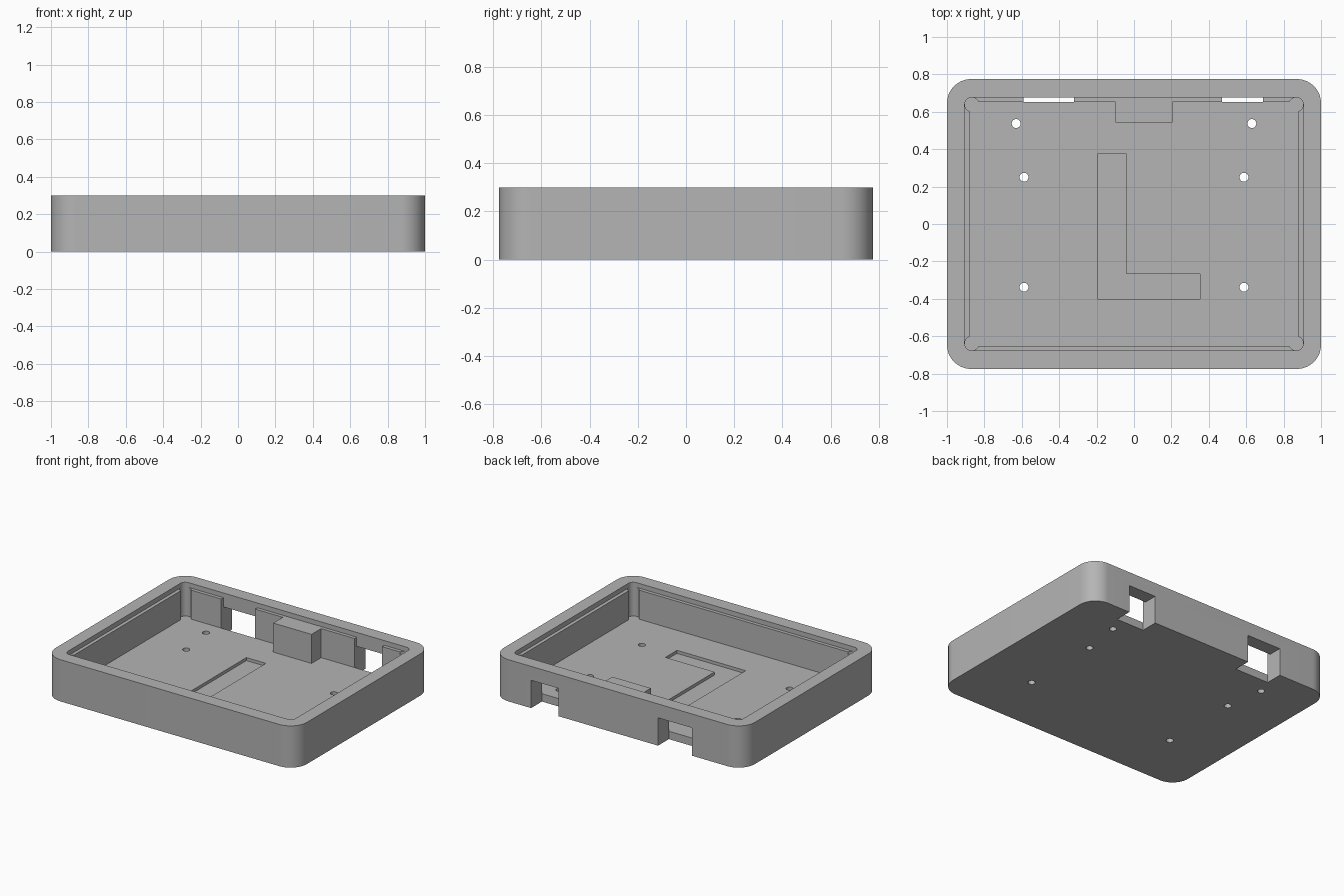
import bpy, bmesh, math

cube = bpy.data.objects.get("Cube")
if cube:
    bpy.data.objects.remove(cube, do_unlink=True)

# Main levels and half sizes
HEIGHT, LEDGE, FLOOR, WINDOW_TOP = 0.3, 0.266, 0.057, 0.2
LIP_X, LIP_Y = 0.905, 0.677
CAV_X, CAV_Y = 0.88, 0.652
RELIEF = 0.038

grey = bpy.data.materials.new("grey plastic")
grey.use_nodes = True
colour = (0.46, 0.46, 0.46, 1)
grey.diffuse_color = colour
grey.node_tree.nodes["Principled BSDF"].inputs["Base Color"].default_value = colour


def prism(name, points, z0, z1):
    """Extrude a counter-clockwise outline from z0 up to z1."""
    bm = bmesh.new()
    face = bm.faces.new([bm.verts.new((x, y, z0)) for x, y in points])
    new = bmesh.ops.extrude_face_region(bm, geom=[face])["geom"]
    top = [v for v in new if isinstance(v, bmesh.types.BMVert)]
    bmesh.ops.translate(bm, verts=top, vec=(0, 0, z1 - z0))
    bmesh.ops.recalc_face_normals(bm, faces=bm.faces)
    mesh = bpy.data.meshes.new(name)
    bm.to_mesh(mesh)
    bm.free()
    mesh.materials.append(grey)
    obj = bpy.data.objects.new(name, mesh)
    bpy.context.collection.objects.link(obj)
    return obj


def rounded(hx, hy, r, steps=12):
    pts = []
    for q, (sx, sy) in enumerate([(1, 1), (-1, 1), (-1, -1), (1, -1)]):
        for i in range(steps + 1):
            a = math.pi / 2 * (q + i / steps)
            pts.append((sx * (hx - r) + r * math.cos(a), sy * (hy - r) + r * math.sin(a)))
    return pts


def circle(x, y, r, n=32):
    return [(x + r * math.cos(2 * math.pi * i / n), y + r * math.sin(2 * math.pi * i / n))
            for i in range(n)]


def rect(x0, x1, y0, y1):
    return [(x0, y0), (x1, y0), (x1, y1), (x0, y1)]


def cut(points, z0, z1):
    cutter = prism("cutter", points, z0, z1)
    mod = tray.modifiers.new("cut", "BOOLEAN")
    mod.operation, mod.solver, mod.object = "DIFFERENCE", "EXACT", cutter
    bpy.context.view_layer.objects.active = tray
    bpy.ops.object.modifier_apply(modifier=mod.name)
    bpy.data.objects.remove(cutter, do_unlink=True)


# Outer body with rounded corners
tray = prism("enclosure_tray", rounded(1, 0.775, 0.13, 16), 0, HEIGHT)

# Recess for the lid, leaving a ledge
cut(rounded(LIP_X, LIP_Y, RELIEF), LEDGE, 0.5)

# Main cavity, leaving a solid block against the back wall
cut([(-CAV_X, -CAV_Y), (CAV_X, -CAV_Y), (CAV_X, CAV_Y), (0.205, CAV_Y), (0.205, 0.543),
     (-0.1, 0.543), (-0.1, CAV_Y), (-CAV_X, CAV_Y)], FLOOR, 0.4)

# Round corner reliefs
for sx in (-1, 1):
    for sy in (-1, 1):
        cut(circle(sx * (LIP_X - RELIEF), sy * (LIP_Y - RELIEF), RELIEF), FLOOR, 0.4)

# Back connector openings, open at the bottom and through the ledge
for x0, x1 in ((-0.59, -0.32), (0.47, 0.69)):
    cut(rect(x0, x1, CAV_Y, LIP_Y), -0.1, 0.29)
    cut(rect(x0, x1, CAV_Y, 1), -0.1, WINDOW_TOP)

# L-shaped pocket in the floor
cut([(-0.195, -0.4), (0.352, -0.4), (0.352, -0.268), (-0.04, -0.268),
     (-0.04, 0.374), (-0.195, 0.374)], FLOOR - 0.022, 0.2)

# Screw holes
for x, y in ((0.63, 0.537), (0.588, 0.25), (0.588, -0.338)):
    for side in (-1, 1):
        cut(circle(side * x, y, 0.024, 24), -0.1, 0.2)

# Smooth shading on the curved walls only
bpy.ops.object.select_all(action="DESELECT")
tray.select_set(True)
bpy.context.view_layer.objects.active = tray
bpy.ops.object.shade_smooth_by_angle(angle=math.radians(30))
